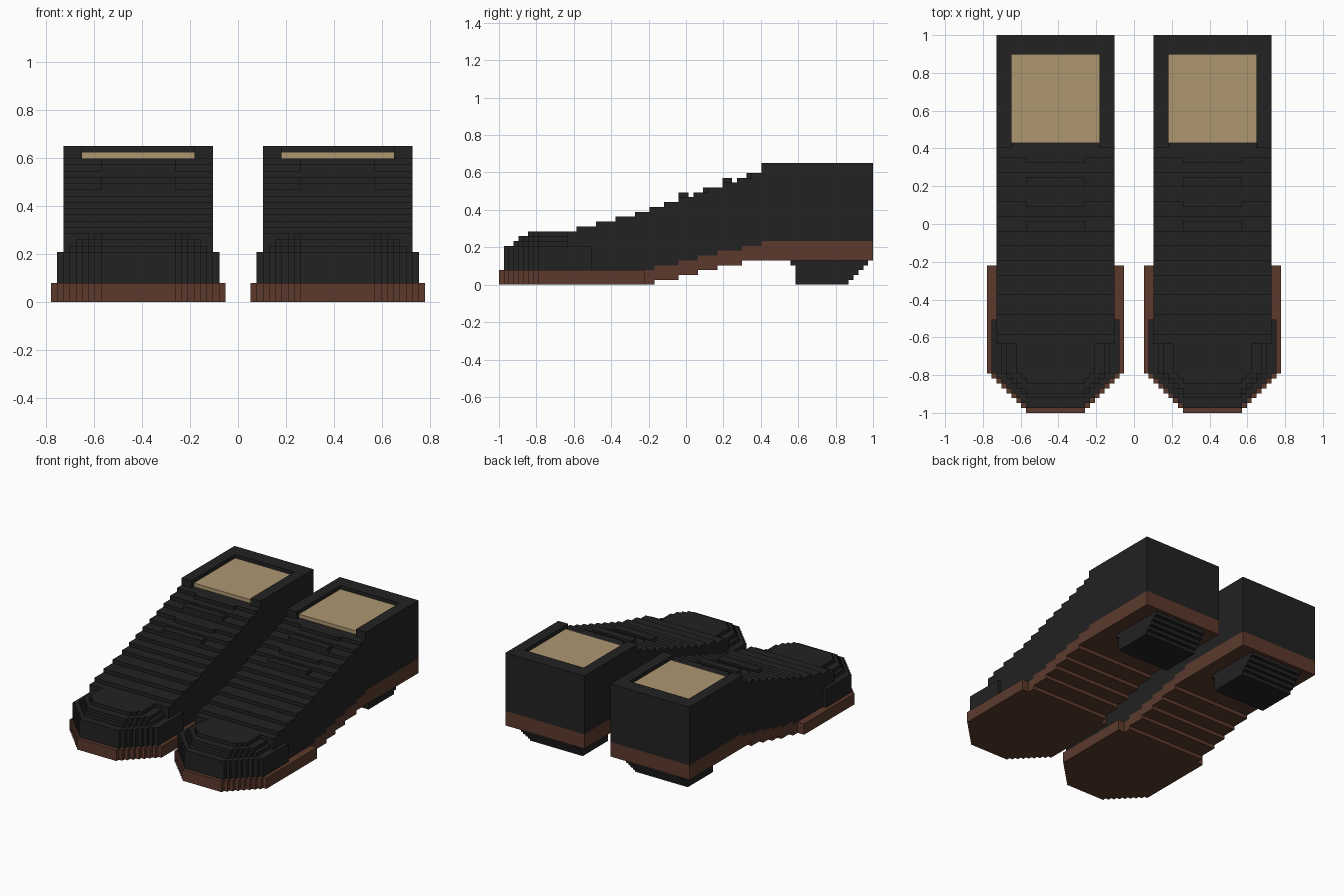
import bpy, bmesh

if "Cube" in bpy.data.objects:
    bpy.data.objects.remove(bpy.data.objects["Cube"])

U = 2 / 77          # one block of the stepped grid
CX = 16             # centre line of one shoe, in blocks


def material(name, rgb):
    m = bpy.data.materials.new(name)
    m.diffuse_color = (*rgb, 1)
    m.use_nodes = True
    m.node_tree.nodes["Principled BSDF"].inputs["Base Color"].default_value = m.diffuse_color
    return m


BLACK = material("black leather", (0.0160, 0.0160, 0.0160))
BROWN = material("brown sole", (0.107, 0.042, 0.026))
TAN = material("tan insole", (0.418, 0.309, 0.165))


def prism(name, pts, axis, a, b, mat):
    """Extrude an outline (in blocks) from a to b along x or z; mirror it to the other shoe."""
    def place(p, t):
        x, y, z = (t, p[0], p[1]) if axis == 'x' else (p[0], p[1], t)
        return (x * U, y * U - 1, z * U)
    bm = bmesh.new()
    face = bm.faces.new([bm.verts.new(place(p, a)) for p in pts])
    new = bmesh.ops.extrude_face_region(bm, geom=[face])["geom"]
    d = [0, 0, 0]
    d['xyz'.index(axis)] = (b - a) * U
    bmesh.ops.translate(bm, vec=d, verts=[v for v in new if isinstance(v, bmesh.types.BMVert)])
    bmesh.ops.recalc_face_normals(bm, faces=bm.faces)
    mesh = bpy.data.meshes.new(name)
    bm.to_mesh(mesh)
    bm.free()
    mesh.materials.append(mat)
    ob = bpy.data.objects.new(name, mesh)
    bpy.context.collection.objects.link(ob)
    ob.modifiers.new("other shoe", 'MIRROR').use_mirror_merge = False


def box(name, x0, x1, y0, y1, z0, z1, mat):
    prism(name, [(x0, y0), (x1, y0), (x1, y1), (x0, y1)], 'z', z0, z1, mat)


def toe(name, y0, y1, half, z0, z1, mat):
    """Toe-shaped slab: the sides step out one block per row up to the half width."""
    side = []
    for i, h in enumerate(range(6, half + 1)):
        side += [(h, y0 + i), (h, y0 + i + 1 if h < half else y1)]
    pts = [(CX + h, y) for h, y in side] + [(CX - h, y) for h, y in reversed(side)]
    prism(name, pts, 'z', z0, z1, mat)


def stairs(steps, end):
    """Outline points of a staircase given (start, height) pairs."""
    pts = []
    for i, (y, z) in enumerate(steps):
        pts += [(y, z), (steps[i + 1][0] if i + 1 < len(steps) else end, z)]
    return pts


# Sole: wide toe plate, then a rising arch
toe("sole_front", 0, 30, 14, 0, 3, BROWN)
under = [(30, 0), (32, 1), (37, 2), (41, 3), (45, 4), (50, 5)]
sole_top = [(30, 3), (32, 4), (37, 5), (41, 6), (45, 7), (50, 8), (54, 9)]
prism("sole_arch", stairs(under, 77) + stairs(sole_top, 77)[::-1], 'x', 4, 28, BROWN)

# Upper: stepped instep sitting on the sole
instep = [(14, 11), (16, 12), (20, 13), (24, 14), (28, 15), (31, 16), (34, 17), (37, 18),
          (40, 19), (43, 20), (46, 21), (49, 22), (52, 23)]
base = [(14, 3)] + stairs(sole_top, 77)[1:]
prism("upper", base + stairs(instep, 77)[::-1], 'x', 4, 28, BLACK)

# Toe cap and the rounded layers above it
toe("toe_cap", 1, 19, 13, 3, 8, BLACK)
for y0, half, z in [(3, 11, 8), (4, 10, 9), (6, 8, 10)]:
    toe("toe_layer", y0, 14, half, z, z + 1, BLACK)

# Laces
for y, z in [(37, 18), (42, 19), (46, 21), (51, 22)]:
    box("lace", 10, 22, y, y + 2, z, z + 1, BLACK)

# Collar around the insole, open at the front
box("collar_inner_side", 4, 7, 54, 77, 23, 25, BLACK)
box("collar_outer_side", 25, 28, 54, 77, 23, 25, BLACK)
box("collar_back", 7, 25, 73, 77, 23, 25, BLACK)
box("insole", 7, 25, 55, 73, 23, 24, TAN)

# Heel block, stepping inward towards the ground
heel = stairs([(61, 0), (72, 1), (73, 2), (74, 3), (75, 4)], 76)
prism("heel", heel + [(76, 5), (60, 5), (60, 4), (61, 4)], 'x', 8, 24, BLACK)
